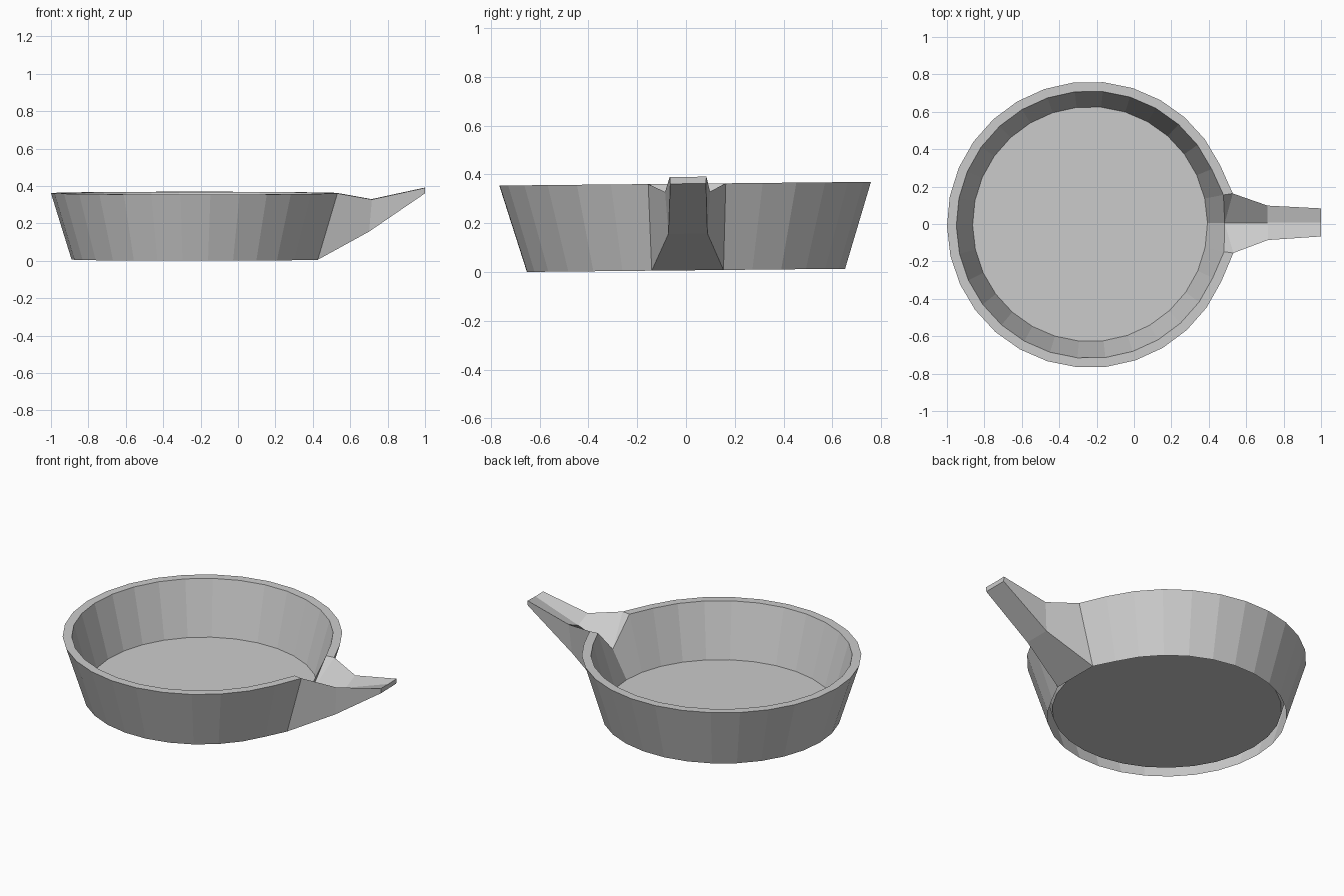
import bpy, bmesh
from math import cos, sin, radians
from mathutils import Matrix

if "Cube" in bpy.data.objects:
    bpy.data.objects.remove(bpy.data.objects["Cube"])

SIDES, CX = 30, -0.235
bm = bmesh.new()


def ring(radius, z, first):
    """Verts round the bowl, keyed by step; step 0 points at the spout."""
    pts = {}
    for i in range(first, SIDES - first + 1 if first else SIDES):
        a = radians(360 / SIDES * i)
        pts[i] = bm.verts.new((CX + radius * cos(a), radius * sin(a), z))
    return pts


def pair(x, y, z):
    """Mirrored spout verts: +y side, -y side."""
    return [bm.verts.new((x, s * y, z)) for s in (1, -1)]


# Bowl rings, left open at the spout
bottom = ring(0.655, 0.0, 1)
outer = ring(0.765, 0.355, 1)
inner = ring(0.715, 0.355, 1)
floor = ring(0.628, 0.04, 0)
last = SIDES - 1

# Flare the ring ends where they meet the spout
for pts, x, y in ((bottom, 0.425, 0.147), (outer, 0.53, 0.159), (inner, 0.48, 0.152)):
    for i, s in ((1, 1), (last, -1)):
        pts[i].co.x, pts[i].co.y = x, s * y

# Bowl walls, rim and raised floor
for i in range(1, last):
    for lo, hi in ((bottom, outer), (outer, inner), (inner, floor)):
        bm.faces.new((lo[i], lo[i + 1], hi[i + 1], hi[i]))
bm.faces.new([floor[i] for i in range(SIDES)])

# Spout: V groove above, flat tapering underside
dip = bm.verts.new((0.485, 0, 0.2))
lip = bm.verts.new((1.0, 0, 0.382))
mid_groove = bm.verts.new((0.715, 0, 0.283))
mid_top = pair(0.715, 0.092, 0.322)
mid_low = pair(0.70, 0.08, 0.15)
tip_top = pair(1.0, 0.075, 0.384)
tip_low = pair(1.0, 0.073, 0.355)

for k, i in enumerate((1, last)):
    bm.faces.new((floor[0], floor[i], inner[i], dip))
    bm.faces.new((dip, inner[i], outer[i]))
    bm.faces.new((dip, outer[i], mid_top[k], mid_groove))
    bm.faces.new((mid_groove, mid_top[k], tip_top[k], lip))
    bm.faces.new((outer[i], bottom[i], mid_low[k], mid_top[k]))
    bm.faces.new((mid_top[k], mid_low[k], tip_low[k], tip_top[k]))
bm.faces.new((bottom[1], bottom[last], mid_low[1], mid_low[0]))
bm.faces.new((mid_low[0], mid_low[1], tip_low[1], tip_low[0]))
bm.faces.new((tip_low[0], tip_low[1], tip_top[1], lip, tip_top[0]))

# Slight hand-made lean of the whole dish
lean = (Matrix.Translation((CX, 0, 0.0066)) @ Matrix.Rotation(0.01, 4, 'X')
        @ Matrix.Rotation(0.01, 4, 'Z') @ Matrix.Translation((-CX, 0, 0)))
bm.transform(lean)
bmesh.ops.recalc_face_normals(bm, faces=bm.faces)

mesh = bpy.data.meshes.new("spouted_bowl")
bm.to_mesh(mesh)
bm.free()
bowl = bpy.data.objects.new("spouted_bowl", mesh)
bpy.context.collection.objects.link(bowl)
